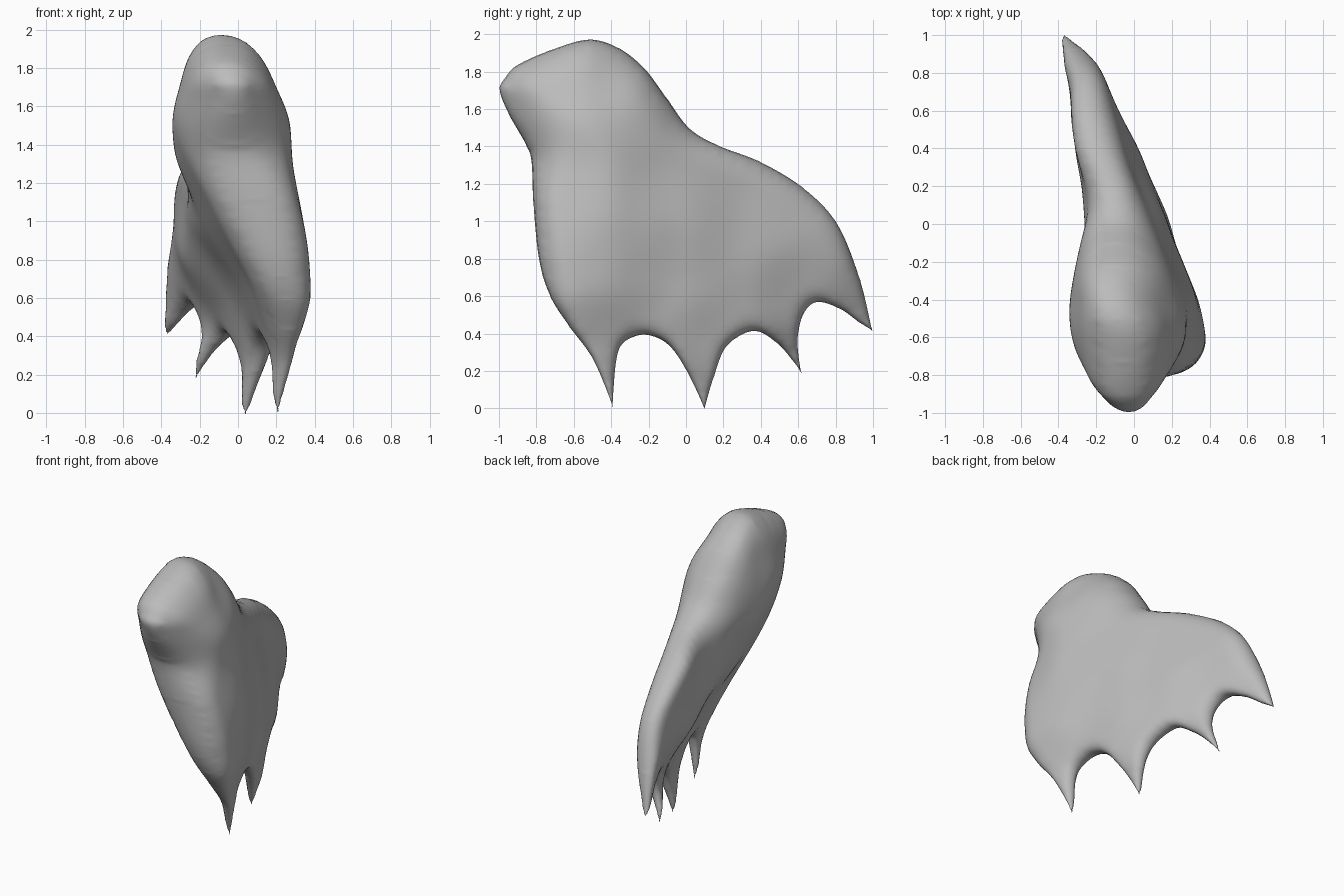
import bpy
import bmesh
import math
from mathutils import Vector, Matrix, geometry, kdtree

cube = bpy.data.objects.get("Cube")
if cube:
    bpy.data.objects.remove(cube, do_unlink=True)

# Side silhouette (y, z): smooth strands that meet at the pointed tips
back_head_chest = [(1, .41), (.93, .7), (.81, .99), (.63, 1.18), (.4, 1.32), (.17, 1.41),
                   (.02, 1.5), (-.1, 1.66), (-.22, 1.82), (-.36, 1.93), (-.52, 1.975),
                   (-.72, 1.92), (-.9, 1.84), (-.97, 1.77), (-1, 1.7), (-.95, 1.57),
                   (-.86, 1.41), (-.83, 1.32), (-.82, 1.1), (-.79, .8), (-.73, .6),
                   (-.63, .44), (-.5, .26), (-.39, 0)]
front_arch = [(-.39, 0), (-.37, .25), (-.33, .35), (-.22, .39), (-.1, .34), (0, .2), (.1, -.01)]
middle_arch = [(.1, -.01), (.15, .16), (.22, .33), (.36, .41), (.48, .35), (.57, .25), (.62, .18)]
rear_arch = [(.62, .18), (.6, .36), (.63, .5), (.7, .565), (.82, .53), (.92, .46), (1, .41)]

# Body shape samples: y, z, middle x, half thickness
head = [(-.5, 1.93, -.08, .17), (-.5, 1.8, -.07, .22), (-.5, 1.55, -.035, .325),
        (-.2, 1.6, -.07, .23), (-1, 1.7, -.03, .04), (-.9, 1.66, -.035, .16),
        (-.78, 1.65, -.03, .255), (-.65, 1.5, -.03, .32), (-.83, 1.37, -.05, .2)]
chest = [(-.7, 1.3, .03, .27), (-.81, 1.05, .1, .2), (-.65, 1, .125, .235),
         (-.77, .75, .19, .17), (-.6, .8, .2, .195), (-.6, .68, .23, .15),
         (-.45, .3, .235, .05), (-.4, .02, .205, .02)]
trunk = [(-.4, 1.35, -.03, .32), (-.4, 1, .08, .26), (-.4, .65, .2, .16),
         (-.22, .45, .16, .08), (-.1, 1.35, -.08, .22), (0, 1, -.04, .22),
         (0, .6, .08, .12), (.1, .25, .085, .05), (.1, 0, .03, .02)]
tail = [(.1, 1.38, -.09, .13), (.35, 1.15, -.165, .13), (.35, .8, -.13, .18),
        (.35, .5, -.03, .08), (.62, .9, -.215, .13), (.78, 1, -.25, .08),
        (.6, .42, -.13, .05), (.62, .2, -.23, .02), (.7, .62, -.21, .08),
        (.82, .75, -.27, .11), (.93, .6, -.33, .055), (1, .42, -.38, .02)]
shape = head + chest + trunk + tail


def smooth_strand(points, step=.014):
    """Catmull-Rom samples along the points, without the last one."""
    pts = [Vector(p) for p in points]
    pts = [pts[0]] + pts + [pts[-1]]
    out = []
    for a, b, c, d in zip(pts, pts[1:], pts[2:], pts[3:]):
        n = max(2, round((c - b).length / step))
        for i in range(n):
            t = i / n
            out.append(b + (c - a) * (t / 2) + (a * 2 - b * 5 + c * 4 - d) * (t * t / 2)
                       + (b * 3 - a - c * 3 + d) * (t ** 3 / 2))
    return out


def body_at(y, z):
    """Locally fitted middle x and half thickness."""
    m = Matrix.Diagonal((1e-6, 1e-6, 1e-6))
    mid, half = Vector((0, 0, 0)), Vector((0, 0, 0))
    for sy, sz, sx, sh in shape:
        p = Vector((1, sy - y, sz - z))
        w = math.exp(-(p.y ** 2 + p.z ** 2) / .035) + 1e-3
        m += Matrix([p * (w * k) for k in p])
        mid += p * (w * sx)
        half += p * (w * sh)
    inv = m.inverted()
    return (inv @ mid).x, max(.012, (inv @ half).x)


def roundness(y, z):
    """Rim radius per half thickness: round overall, blunter on the chest."""
    return .95 - .4 * math.exp(-(y + .8) ** 2 / .05 - (z - 1.1) ** 2 / .1)


# Outline, inner rings and a regular grid of fill points
outline = []
for strand in (back_head_chest, front_arch, middle_arch, rear_arch):
    outline += smooth_strand(strand)
count = len(outline)
tree = kdtree.KDTree(count)
for i, p in enumerate(outline):
    tree.insert((0, p.x, p.y), i)
tree.balance()


def edge_distance(p):
    return tree.find((0, p.x, p.y))[2]


points = list(outline)
for offset in (.007, .02, .04):
    for i, p in enumerate(outline):
        along = (outline[(i + 1) % count] - outline[i - 1]).normalized()
        q = p + Vector((-along.y, along.x)) * offset
        if edge_distance(q) > offset * .93:
            points.append(q)
step = .03
for i in range(-33, 34):
    for j in range(67):
        q = Vector(((i + j % 2 / 2) * step, j * step))
        if edge_distance(q) > .055:
            points.append(q)

flat = geometry.delaunay_2d_cdt(points, [], [list(range(count))], 1, 1e-5)
verts, tris = list(flat[0]), [list(f) for f in flat[2]]
distance = [edge_distance(v) for v in verts]

# Tip triangles touching only the outline get a raised centre
full = []
for tri in tris:
    a, b, c = (verts[k] for k in tri)
    area = (b - a).cross(c - a)
    if abs(area) < 1e-9:
        continue
    if area < 0:
        tri.reverse()
    if all(distance[k] < 1e-4 for k in tri):
        centre = (a + b + c) / 3
        verts.append(centre)
        distance.append(edge_distance(centre))
        k = len(verts) - 1
        full += [(tri[0], tri[1], k), (tri[1], tri[2], k), (tri[2], tri[0], k)]
    else:
        full.append(tuple(tri))

# Inflate both sides around the curved middle surface
bm = bmesh.new()
pairs = {}
for k in sorted({k for tri in full for k in tri}):
    y, z = verts[k]
    mid, half = body_at(y, z)
    if distance[k] < 1e-4:
        v = bm.verts.new((mid, y, z))
        pairs[k] = (v, v)
    else:
        rim = 1 - min(1, distance[k] / (half * roundness(y, z)))
        puff = half * math.sqrt(1 - rim * rim)
        pairs[k] = tuple(bm.verts.new((mid + s * puff, y, z)) for s in (1, -1))
for tri in full:
    bm.faces.new([pairs[k][0] for k in tri])
    bm.faces.new([pairs[k][1] for k in reversed(tri)])
for face in bm.faces:
    face.smooth = True
mesh = bpy.data.meshes.new("clawed_body")
bm.to_mesh(mesh)
bm.free()
body = bpy.data.objects.new("clawed_body", mesh)
bpy.context.collection.objects.link(body)
soften = body.modifiers.new("soften", 'SMOOTH')
soften.factor = .5
soften.iterations = 4

# Single grey material
grey = bpy.data.materials.new("plain_grey")
grey.use_nodes = True
colour = (.5, .5, .5, 1)
grey.diffuse_color = colour
grey.node_tree.nodes["Principled BSDF"].inputs["Base Color"].default_value = colour
mesh.materials.append(grey)
